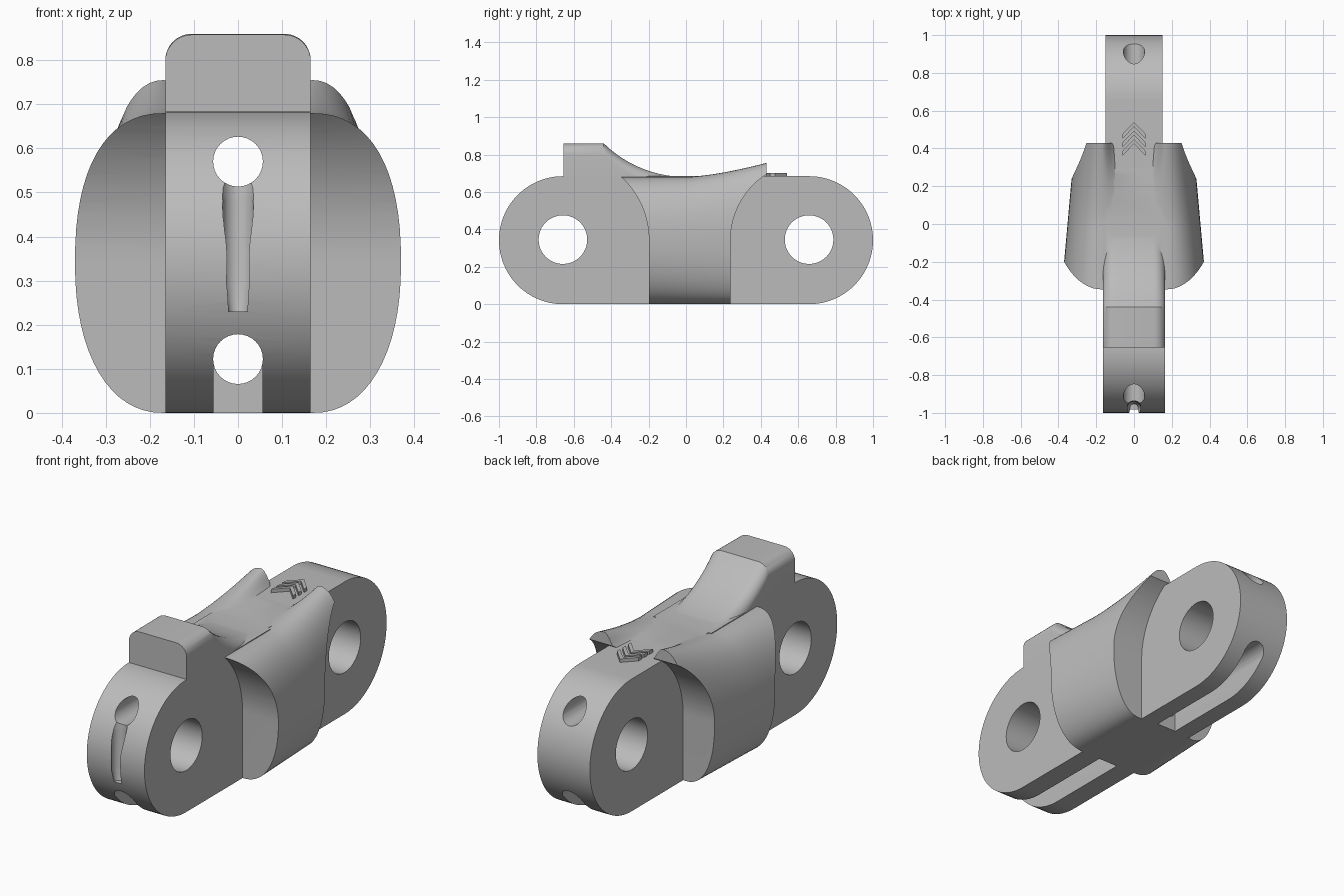
import bpy, bmesh
from math import sin, cos, pi, asin

if "Cube" in bpy.data.objects:
    bpy.data.objects.remove(bpy.data.objects["Cube"], do_unlink=True)

grey = bpy.data.materials.new("plain_grey")
grey.use_nodes = True
tone = (0.5, 0.5, 0.5, 1)
grey.diffuse_color = tone
grey.node_tree.nodes["Principled BSDF"].inputs["Base Color"].default_value = tone

TOP, R, PIN = 0.684, 0.342, 0.658   # bar height, end radius, pin centre


def loft(name, rings):
    """Closed solid through rings with equal point counts."""
    bm = bmesh.new()
    vs = [[bm.verts.new(p) for p in ring] for ring in rings]
    n = len(vs[0])
    for a, b in zip(vs, vs[1:]):
        for i in range(n):
            j = (i + 1) % n
            bm.faces.new((a[i], a[j], b[j], b[i]))
    bm.faces.new(vs[0][::-1])
    bm.faces.new(vs[-1])
    bmesh.ops.recalc_face_normals(bm, faces=bm.faces)
    me = bpy.data.meshes.new(name)
    bm.to_mesh(me)
    bm.free()
    me.materials.append(grey)
    ob = bpy.data.objects.new(name, me)
    bpy.context.collection.objects.link(ob)
    return ob


def slab(name, yz, half):
    return loft(name, [[(x, y, z) for y, z in yz] for x in (-half, half)])


def arc(cy, cz, r, a0, a1, n):
    return [(cy + r * cos(a0 + (a1 - a0) * i / n), cz + r * sin(a0 + (a1 - a0) * i / n))
            for i in range(n + 1)]


def combine(target, other, op):
    bpy.context.view_layer.objects.active = target
    mod = target.modifiers.new(op.lower(), 'BOOLEAN')
    mod.operation, mod.solver, mod.object = op, 'EXACT', other
    bpy.ops.object.modifier_apply(modifier=mod.name)
    bpy.data.objects.remove(other, do_unlink=True)


# Bar with two round ends, the front one wider
body = slab("link_body", arc(-PIN, R, R, pi / 2, 3 * pi / 2, 48) + [(0.03, 0), (0.03, TOP)], 0.165)
rear_bar = slab("rear_bar", arc(PIN, R, R, -pi / 2, pi / 2, 48) + [(0, TOP), (0, 0)], 0.15)


# Raised head that sweeps down to the bar
def head_ring(y, top):
    r = 0.06
    right = [(0.165, y, 0.55)] + [(px, y, pz) for px, pz in arc(0.165 - r, top - r, r, 0, pi / 2, 8)]
    return right + [(-x, y, z) for x, y, z in right[::-1]]


sweep, steps = 0.628, 20
sweep_rings = []
for i in range(steps + 1):
    a = asin(0.44 / sweep) * (1 - i / steps)
    sweep_rings.append(head_ring(-sweep * sin(a), 0.68 + sweep * (1 - cos(a))))
head = loft("head", [head_ring(-0.655, 0.858)] + sweep_rings)


# Bulging sides that rise into two horns at the back
def bulge_ring(y):
    t = max(0, y / 0.43)
    crest = 0.68 + 0.075 * t ** 1.5
    width = 0.352 - 0.09 * y
    inner = 0.02 + 0.07 * t
    half = [(0, 0.672)]
    for i in range(9):
        s = i / 8
        half.append((inner + (0.168 - inner) * s, 0.672 + (crest - 0.672) * (1 - cos(pi * s)) / 2))
    for i in range(1, 33):
        a = pi / 2 - pi * i / 32
        rise = crest - R if a > 0 else R
        x = 0.168 + (width - 0.168) * abs(cos(a)) ** 0.9
        half.append((x, R + rise * (abs(sin(a)) ** 0.9) * (1 if a > 0 else -1)))
    right = [(x, y, z) for x, z in half]
    return right + [(-x, y, z) for x, y, z in right[:0:-1]]


bulge = loft("bulge", [bulge_ring(-0.36 + 0.79 * i / 28) for i in range(29)])

# Round clearance in front of and behind the bulge
for side, r in ((-1, 0.46), (1, 0.42)):
    path = [(side * 1.2, -0.1)] + [(side * (PIN - r), -0.1)]
    path += [(side * (PIN - r * cos(pi / 2 * i / 32)), R + r * sin(pi / 2 * i / 32)) for i in range(33)]
    path += [(side * 1.2, R + r)]
    combine(bulge, slab("clearance", path, 0.6), 'DIFFERENCE')

for part in (rear_bar, bulge, head):
    combine(body, part, 'UNION')

# Pin holes
for side in (-1, 1):
    hole = slab("pin_hole", arc(side * PIN, 0.345, 0.13, 0, 2 * pi * 47 / 48, 47), 0.5)
    combine(body, hole, 'DIFFERENCE')

# Lengthwise cord tunnels
for z in (0.57, 0.122):
    circle = arc(0, z, 0.0565, 0, 2 * pi * 31 / 32, 31)
    combine(body, loft("tunnel", [[(x, y, h) for x, h in circle] for y in (-1.2, 1.2)]), 'DIFFERENCE')

# Slots opening the lower tunnel to the underside at each end
for y0, y1 in ((-1.2, -0.2), (0.25, 1.2)):
    combine(body, slab("slot", [(y0, -0.1), (y1, -0.1), (y1, 0.122), (y0, 0.122)], 0.056), 'DIFFERENCE')

# Tapered groove down the nose
rings = [[(x, y, z) for x, y in arc(0, -0.975, r, 0, 2 * pi * 23 / 24, 23)]
         for z, r in ((0.23, 0.022), (0.3, 0.035), (0.48, 0.035), (0.56, 0.045))]
combine(body, loft("groove", rings), 'DIFFERENCE')

# Arrow marks between the horns
marks = []
for k in range(3):
    tip = 0.54 - 0.045 * k
    plan = [(0, tip), (0.062, tip - 0.065), (0.062, tip - 0.09),
            (0, tip - 0.025), (-0.062, tip - 0.09), (-0.062, tip - 0.065)]
    marks.append(loft(f"arrow_mark_{k + 1}", [[(x, y, z) for x, y in plan] for z in (0.67, 0.702)]))

# Smooth curved faces, keep edges crisp
bpy.ops.object.select_all(action='DESELECT')
body.select_set(True)
bpy.context.view_layer.objects.active = body
bpy.ops.object.shade_smooth_by_angle(angle=pi / 6)
